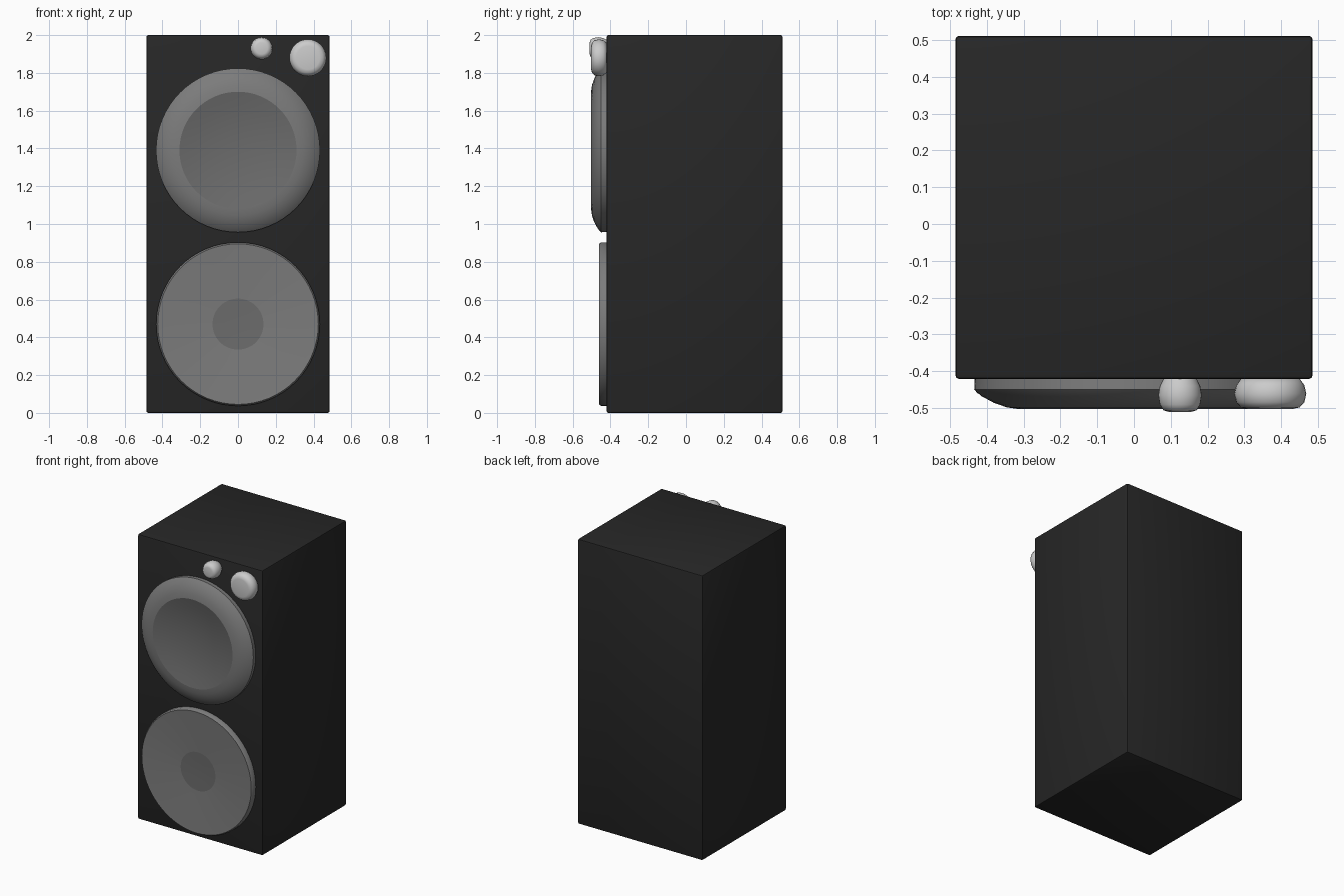
import bpy, bmesh, math

if "Cube" in bpy.data.objects:
    bpy.data.objects.remove(bpy.data.objects["Cube"])


def material(name, v):
    m = bpy.data.materials.new(name)
    m.diffuse_color = (v, v, v, 1)
    m.use_nodes = True
    m.node_tree.nodes["Principled BSDF"].inputs["Base Color"].default_value = m.diffuse_color
    return m


black = material("cabinet_black", 0.02)
grey = material("cone_grey", 0.2)
dark = material("cone_dark", 0.15)


def finish(name, bm, mat=None, angle=40):
    me = bpy.data.meshes.new(name)
    bm.to_mesh(me)
    bm.free()
    ob = bpy.data.objects.new(name, me)
    bpy.context.collection.objects.link(ob)
    if mat:
        me.materials.append(mat)
    bpy.ops.object.select_all(action='DESELECT')
    bpy.context.view_layer.objects.active = ob
    ob.select_set(True)
    bpy.ops.object.shade_smooth_by_angle(angle=math.radians(angle))
    return ob


def lathe(name, x, z, profile, mat=None, n=64, angle=40):
    """Revolve (radius, y) points, listed back to front, around a y-facing axis."""
    bm = bmesh.new()
    rings = []
    for r, y in profile:
        if r == 0:
            rings.append([bm.verts.new((x, y, z))] * n)
        else:
            rings.append([bm.verts.new((x + r * math.cos(2 * math.pi * i / n), y,
                                        z + r * math.sin(2 * math.pi * i / n)))
                          for i in range(n)])
    for a, b in zip(rings, rings[1:]):
        for i in range(n):
            j = (i + 1) % n
            quad = list(dict.fromkeys((a[i], a[j], b[j], b[i])))
            bm.faces.new(quad)
    return finish(name, bm, mat, angle)


# Cabinet with softened edges
bm = bmesh.new()
bmesh.ops.create_cube(bm, size=1)
for v in bm.verts:
    v.co = (v.co.x * 0.97, v.co.y * 0.932 + 0.045, v.co.z * 2 + 1)
bmesh.ops.bevel(bm, geom=bm.edges[:], offset=0.01, segments=2, profile=0.5, affect='EDGES')
finish("cabinet", bm, black)

# Upper driver: rounded surround and shallow dished cone
lathe("upper_surround", 0, 1.39,
      [(0.432, -0.415), (0.434, -0.45), (0.415, -0.467), (0.38, -0.486),
       (0.345, -0.498), (0.31, -0.503)], grey)
lathe("upper_cone", 0, 1.39,
      [(0.31, -0.503), (0.24, -0.488), (0.16, -0.476), (0.08, -0.469), (0, -0.467)], dark)

# Lower driver: thin rim, nearly flat cone and centre cap
lathe("lower_cone", 0, 0.47,
      [(0.433, -0.415), (0.433, -0.45), (0.425, -0.46), (0.40, -0.458),
       (0.135, -0.443)], grey)
lathe("lower_cap", 0, 0.47, [(0.135, -0.443), (0.07, -0.441), (0, -0.44)], dark)


# Rounded control knobs
def knob(name, x, z, r, front, inset):
    d = -0.42 - front
    lathe(name, x, z,
          [(0, -0.42), (r - inset, -0.42), (r - inset * 0.3, -0.42 - d * 0.22),
           (r, -0.42 - d * 0.5), (r - inset * 0.3, -0.42 - d * 0.78),
           (r - inset, front + 0.004), (r - inset * 2, front), (0, front)], n=32, angle=60)


knob("small_knob", 0.125, 1.93, 0.059, -0.51, 0.014)
knob("large_knob", 0.37, 1.88, 0.098, -0.502, 0.018)

# Consistent outward normals: every lathe is wound so its open side faces front
for ob in bpy.data.objects:
    bm = bmesh.new()
    bm.from_mesh(ob.data)
    if all(len(e.link_faces) == 2 for e in bm.edges):
        bmesh.ops.recalc_face_normals(bm, faces=bm.faces[:])
    else:
        bm.normal_update()
        if sum(f.normal.y * f.calc_area() for f in bm.faces) > 0:
            bmesh.ops.reverse_faces(bm, faces=bm.faces[:])
    bm.to_mesh(ob.data)
    bm.free()
